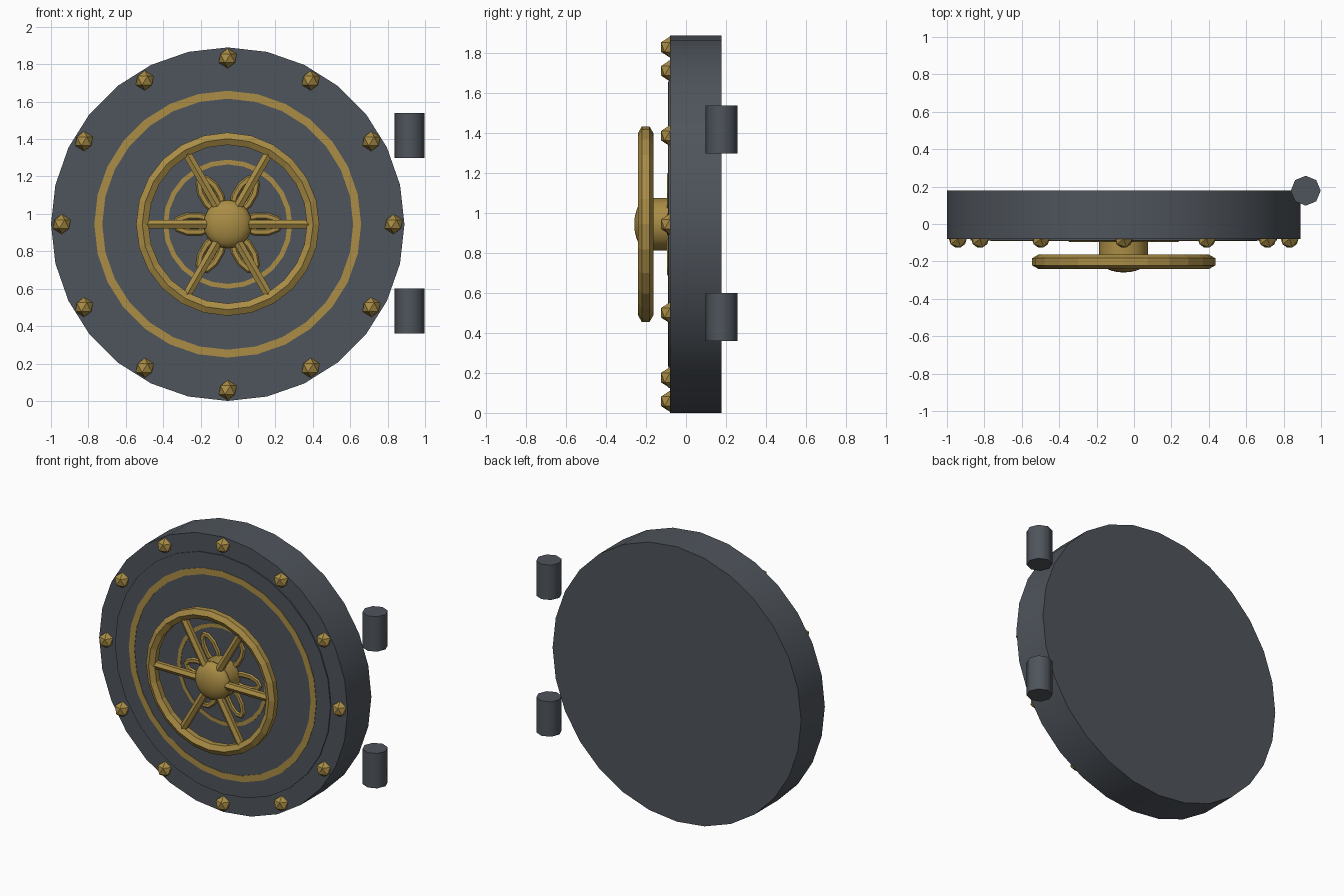
import bpy, bmesh
from math import pi, cos, sin, radians
from mathutils import Matrix

if "Cube" in bpy.data.objects:
    bpy.data.objects.remove(bpy.data.objects["Cube"])

CX, CZ = -0.055, 0.945          # centre of the round door


def material(name, rgb):
    m = bpy.data.materials.new(name)
    m.diffuse_color = (*rgb, 1)
    m.use_nodes = True
    m.node_tree.nodes["Principled BSDF"].inputs["Base Color"].default_value = m.diffuse_color
    return m


STEEL = material("slate_steel", (0.078, 0.09, 0.107))
GOLD = material("aged_gold", (0.40, 0.265, 0.06))


def finish(name, mat, smooth=None):
    ob = bpy.context.object
    ob.name = name
    ob.data.materials.append(mat)
    if smooth:
        bpy.ops.object.shade_smooth_by_angle(angle=radians(smooth))
    return ob


def disc(name, radius, y0, y1, sides, mat):
    """Cylinder on the door axis, from y0 to y1."""
    bpy.ops.mesh.primitive_cylinder_add(vertices=sides, radius=radius, depth=y1 - y0,
                                        location=(CX, (y0 + y1) / 2, CZ), rotation=(pi / 2, 0, 0))
    return finish(name, mat, 40)


def loop(name, rx, rz, tube, depth, y, n, m, centre=(0, 0), turn=0, phase=0.0):
    """Closed elliptical tube lying in the front plane."""
    bm = bmesh.new()
    rows = []
    for i in range(n):
        a = 2 * pi * i / n
        row = []
        for j in range(m):
            b = 2 * pi * (j + phase) / m
            x, z = (rx + tube * cos(b)) * cos(a) + centre[0], (rz + tube * cos(b)) * sin(a) + centre[1]
            row.append(bm.verts.new((x * cos(turn) - z * sin(turn), -depth * sin(b),
                                     x * sin(turn) + z * cos(turn))))
        rows.append(row)
    for i in range(n):
        for j in range(m):
            k, l = (i + 1) % n, (j + 1) % m
            bm.faces.new((rows[i][j], rows[k][j], rows[k][l], rows[i][l]))
    bmesh.ops.recalc_face_normals(bm, faces=bm.faces)
    me = bpy.data.meshes.new(name)
    bm.to_mesh(me)
    bm.free()
    ob = bpy.data.objects.new(name, me)
    ob.location = (CX, y, CZ)
    bpy.context.collection.objects.link(ob)
    bpy.ops.object.select_all(action='DESELECT')
    ob.select_set(True)
    bpy.context.view_layer.objects.active = ob
    return finish(name, GOLD)


# Door slab and slightly raised face plate
disc("door_slab", 0.945, -0.08, 0.178, 28, STEEL)
disc("face_plate", 0.82, -0.087, -0.079, 28, STEEL)

# Inlaid flat rings (square section) and petal ornaments
loop("outer_ring", 0.692, 0.692, 0.030, 0.010, -0.083, 28, 4, phase=0.5)
loop("inner_ring", 0.332, 0.332, 0.018, 0.010, -0.083, 24, 4, phase=0.5)
for i in range(6):
    loop(f"petal_{i}", 0.10, 0.045, 0.022, 0.014, -0.084, 10, 6,
         centre=(0.18, 0), turn=i * pi / 3)

# Faceted rim bolts
for i in range(12):
    a = i * pi / 6
    bpy.ops.mesh.primitive_ico_sphere_add(subdivisions=1, radius=0.053,
                                          location=(CX + 0.887 * cos(a), -0.08, CZ + 0.887 * sin(a)))
    finish(f"rim_bolt_{i}", GOLD)

# Handwheel: hub, dome, rim and spokes
disc("hub", 0.131, -0.19, -0.08, 20, GOLD)
bpy.ops.mesh.primitive_uv_sphere_add(segments=20, ring_count=12, radius=0.129,
                                     location=(CX, -0.192, CZ), rotation=(pi / 2, 0, 0))
bpy.context.object.scale.z = 0.52
finish("hub_dome", GOLD, 40)
loop("wheel_rim", 0.457, 0.457, 0.038, 0.038, -0.202, 24, 6, phase=0.5)
for i in range(6):
    bpy.ops.mesh.primitive_cylinder_add(vertices=6, radius=0.027, depth=0.36)
    ob = finish(f"spoke_{i}", GOLD)
    # lay along +x with an edge to the front, then turn around the door axis
    ob.data.transform(Matrix.Translation((0, 0, 0.27)))
    ob.data.transform(Matrix.Rotation(pi / 2, 4, 'Y'))
    ob.data.transform(Matrix.Rotation(-i * pi / 3, 4, 'Y'))
    ob.location = (CX, -0.2, CZ)

# Hinge barrels
for label, z in (("lower", 0.48), ("upper", 1.42)):
    bpy.ops.mesh.primitive_cylinder_add(vertices=8, radius=0.08, depth=0.24,
                                        location=(0.918, 0.178, z))
    finish(f"{label}_hinge", STEEL, 50)
